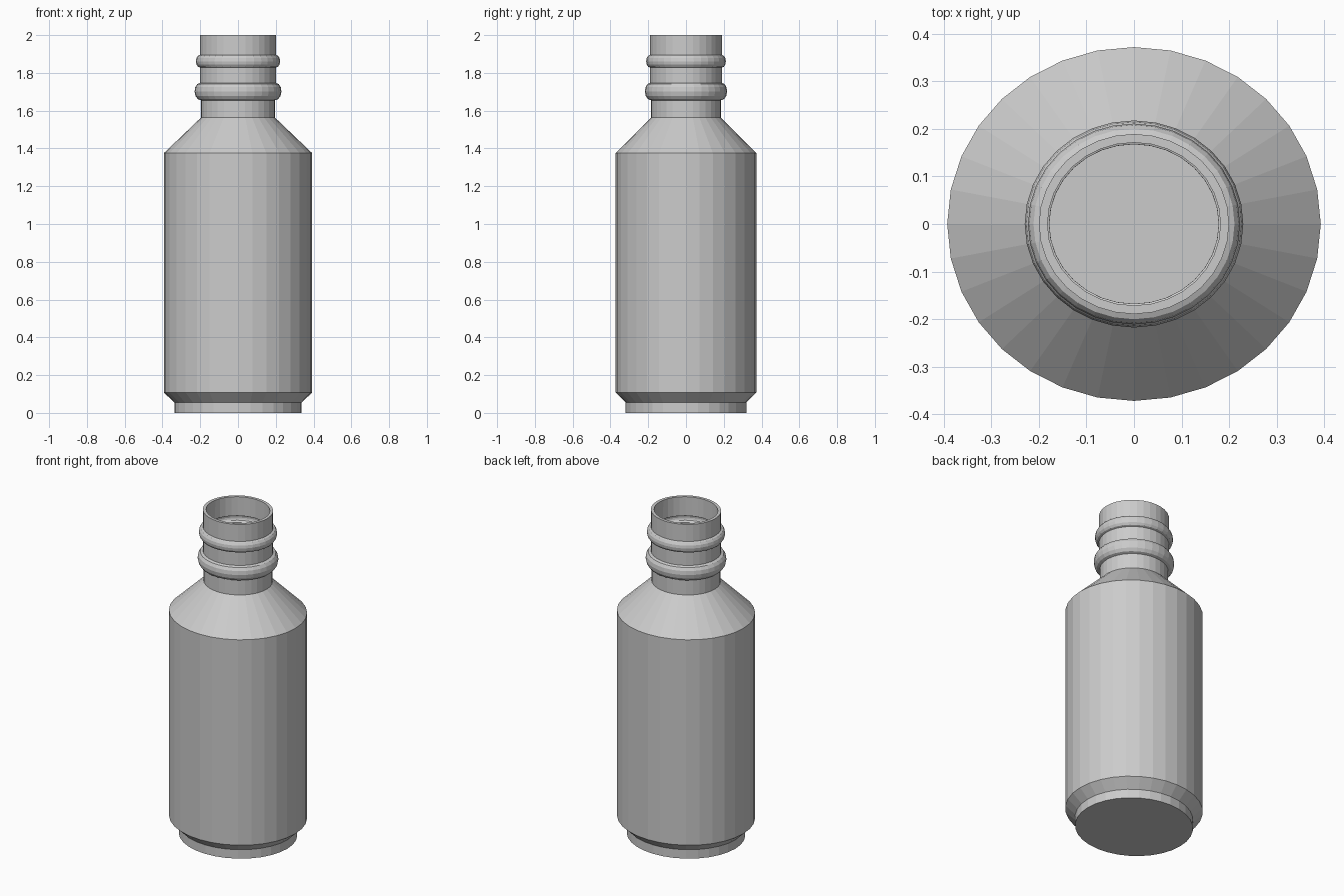
import bpy, bmesh, math

if "Cube" in bpy.data.objects:
    bpy.data.objects.remove(bpy.data.objects["Cube"])

SIDES = 32
Y_RATIO = 0.947   # slightly flattened front to back


def ridge(z0, z1, r0, r1, bulge, steps=6):
    """Half-round ring profile between two heights."""
    pts = []
    for i in range(steps + 1):
        t = i / steps
        a = math.pi * t
        z = (z0 + z1) / 2 - (z1 - z0) / 2 * math.cos(a)
        pts.append((r0 + (r1 - r0) * t + bulge * math.sin(a), z))
    return pts


def lathe(name, profile, thickness):
    """Revolve (radius, z) points, close the bottom, give it a wall."""
    bm = bmesh.new()
    rings = []
    for r, z in profile:
        rings.append([bm.verts.new((r * math.cos(2 * math.pi * i / SIDES),
                                    r * Y_RATIO * math.sin(2 * math.pi * i / SIDES), z))
                      for i in range(SIDES)])
    for a, b in zip(rings, rings[1:]):
        for i in range(SIDES):
            j = (i + 1) % SIDES
            bm.faces.new((a[i], a[j], b[j], b[i]))
    bm.faces.new(list(reversed(rings[0])))
    mesh = bpy.data.meshes.new(name)
    bm.to_mesh(mesh)
    bm.free()
    ob = bpy.data.objects.new(name, mesh)
    bpy.context.collection.objects.link(ob)
    wall = ob.modifiers.new("wall", 'SOLIDIFY')
    wall.thickness = thickness
    wall.offset = -1
    wall.use_even_offset = True
    return ob


# foot, chamfer, body and shoulder
profile = [(0.337, 0), (0.337, 0.055), (0.393, 0.108), (0.393, 1.375), (0.196, 1.563)]
# neck with two raised rings
profile += ridge(1.655, 1.747, 0.196, 0.2, 0.032)
profile += ridge(1.828, 1.895, 0.2, 0.2, 0.023)
# open mouth
profile += [(0.2, 2.0)]

lathe("bottle", profile, 0.018)
